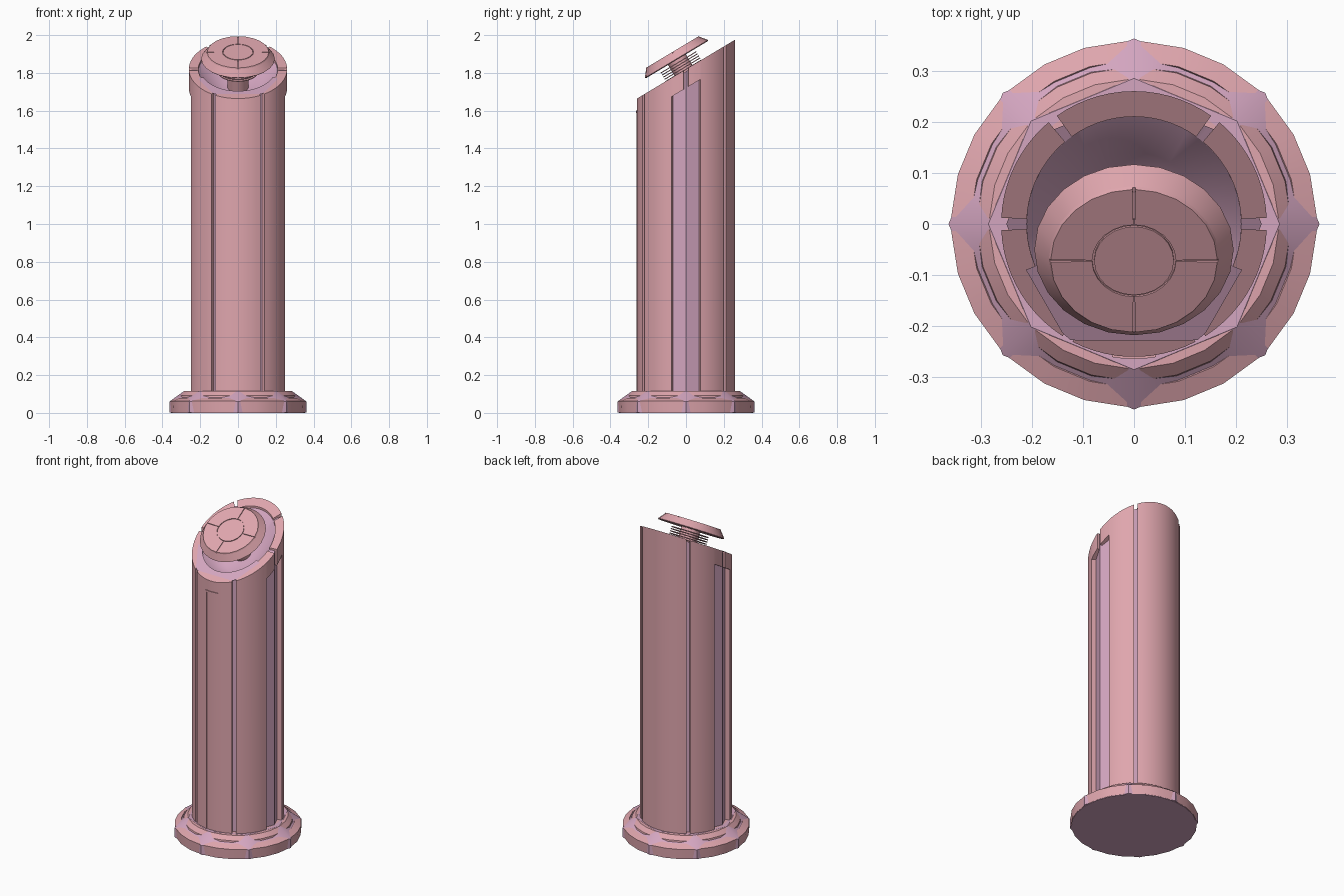
import bpy, bmesh, math
from mathutils import Matrix, Vector

if "Cube" in bpy.data.objects:
    bpy.data.objects.remove(bpy.data.objects["Cube"])

SLOPE = 0.6          # slant of the column top
TOP = 1.82           # height of the slanted top on the axis


def material(name, rgb):
    m = bpy.data.materials.new(name)
    m.diffuse_color = (*rgb, 1)
    m.use_nodes = True
    m.node_tree.nodes["Principled BSDF"].inputs["Base Color"].default_value = m.diffuse_color
    return m


PINK = material("rose pink", (0.74, 0.38, 0.42))
MAUVE = material("pale mauve", (0.66, 0.38, 0.53))


def sweep(name, profile, mat, a0=0, a1=360, step=7.5, matrix=None, corner=None):
    """Turn a closed (r, z, slanted) profile about z from a0 to a1 degrees."""
    full = abs(a1 - a0) >= 360
    n = max(1, round((a1 - a0) / step))
    bm = bmesh.new()
    rings = []
    for i in range(n if full else n + 1):
        deg = a0 + (a1 - a0) * i / n
        a = math.radians(deg)
        ring = []
        for p in profile:
            r, z = p[0], p[1]
            slanted = len(p) > 2 and p[2]
            if corner and not (len(p) > 3 and p[3]):
                r *= corner(deg)
            y = r * math.sin(a)
            ring.append(bm.verts.new((r * math.cos(a), y, z + (SLOPE * y if slanted else 0))))
        rings.append(ring)
    k = len(profile)
    for i in range(n):
        r0, r1 = rings[i], rings[(i + 1) % len(rings)]
        for j in range(k):
            bm.faces.new((r0[j], r1[j], r1[(j + 1) % k], r0[(j + 1) % k]))
    if not full:
        bm.faces.new(rings[0])
        bm.faces.new(rings[-1])
    bmesh.ops.remove_doubles(bm, verts=bm.verts, dist=1e-5)
    bmesh.ops.recalc_face_normals(bm, faces=bm.faces)
    if matrix:
        bm.transform(matrix)
    me = bpy.data.meshes.new(name)
    bm.to_mesh(me)
    bm.free()
    me.materials.append(mat)
    ob = bpy.data.objects.new(name, me)
    bpy.context.collection.objects.link(ob)
    bpy.ops.object.select_all(action='DESELECT')
    ob.select_set(True)
    bpy.context.view_layer.objects.active = ob
    bpy.ops.object.shade_smooth_by_angle(angle=math.radians(30))
    return ob


def octagon(deg):
    """Radius factor of an eight-sided outline with corners every 45 degrees."""
    d = deg % 45 - 22.5
    return math.cos(math.radians(22.5)) / math.cos(math.radians(d))


# Base: eight stepped blocks over an octagonal core whose corners show in the gaps
block = [(0.22, 0.003), (0.355, 0.003), (0.358, 0.062), (0.320, 0.080), (0.317, 0.074),
         (0.310, 0.076), (0.307, 0.092), (0.283, 0.115), (0.22, 0.117)]
for i in range(8):
    sweep("base_block", block, PINK, i * 45 + 2.2, i * 45 + 42.8, 13.6)
sweep("base_core", [(0, 0.002), (0.363, 0.002), (0.363, 0.06), (0.285, 0.116), (0, 0.116)],
      MAUVE, step=11.25, corner=octagon)
sweep("base_underside", [(0, 0), (0.354, 0), (0.354, 0.003), (0, 0.003)], MAUVE, step=15)

# Octagonal column core with the smooth slanted bowl in its top
core = [(0, 0.1), (0.25, 0.1), (0.25, TOP - 0.012, True), (0.21, TOP - 0.012, True, True),
        (0.14, TOP - 0.085, True, True), (0.07, TOP - 0.12, True, True), (0, TOP - 0.12, True)]
sweep("column_core", core, MAUVE, corner=octagon)

# Outer shell panels separated by narrow slots and a wide slot on each side
shell = [(0.21, 0.11), (0.26, 0.11), (0.26, TOP, True), (0.21, TOP, True)]
for a0, a1 in ((17, 50), (54.5, 125.5), (130, 163), (197, 237.5), (242.5, 297.5), (302.5, 343)):
    sweep("shell_panel", shell, PINK, a0, a1, 5)

# Short shell pieces that narrow the side slots near the top
lip = [(0.21, TOP - 0.1, True), (0.26, TOP - 0.1, True), (0.26, TOP, True), (0.21, TOP, True)]
for a0 in (2.7, -17, 182.7, 163):
    sweep("slot_lip", lip, PINK, a0, a0 + 14.3, 5)

# Raised frame on the front panel
for a0, a1, zb in ((260.5, 262.5, 0.11), (277.5, 279.5, 0.11), (260.5, 279.5, 1.588)):
    sweep("front_frame", [(0.25, zb), (0.264, zb), (0.264, 1.6), (0.25, 1.6)], PINK, a0, a1, 4)

# Angular insert on the low side of the bowl rim
bm = bmesh.new()
pairs = []
for i in range(29):
    deg = 203 + 134 * i / 28
    a = math.radians(deg)
    dev = (deg - 270 + 30) % 60 - 30
    outer = min(0.228 / math.cos(math.radians(dev)), 0.259)
    pairs.append([bm.verts.new((r * math.cos(a), r * math.sin(a), TOP + 0.004 + SLOPE * r * math.sin(a)))
                  for r in (0.2, outer)])
for p, q in zip(pairs, pairs[1:]):
    bm.faces.new((p[0], p[1], q[1], q[0]))
me = bpy.data.meshes.new("rim_insert")
bm.to_mesh(me)
bm.free()
me.materials.append(MAUVE)
bpy.context.collection.objects.link(bpy.data.objects.new("rim_insert", me))

# Tilted button head: local z is the tilt axis, origin at the cap's lower centre
tilt = Matrix.Translation((0, -0.048, 1.87)) @ Matrix.Rotation(math.radians(31), 4, 'X')
sweep("cap_body", [(0, 0), (0.19, 0), (0.195, 0.005), (0.165, 0.042), (0, 0.042)],
      PINK, step=15, matrix=tilt)
sweep("cap_centre", [(0, 0.04), (0.078, 0.04), (0.078, 0.047), (0, 0.047)], PINK, step=15, matrix=tilt)
for i in range(4):
    sweep("cap_quarter", [(0.082, 0.04), (0.1665, 0.04), (0.163, 0.047), (0.082, 0.047)],
          PINK, i * 90 + 0.9, i * 90 + 89.1, 14.7, tilt)

# Stem and cooling ribs beneath the cap
sweep("stem", [(0, -0.19), (0.055, -0.19), (0.055, 0.002), (0, 0.002)], PINK, step=15, matrix=tilt)
for i in range(5):
    z = -0.014 - 0.013 * i
    sweep("rib", [(0.04, z - 0.005), (0.11, z - 0.005), (0.11, z), (0.04, z)], PINK, step=15, matrix=tilt)
